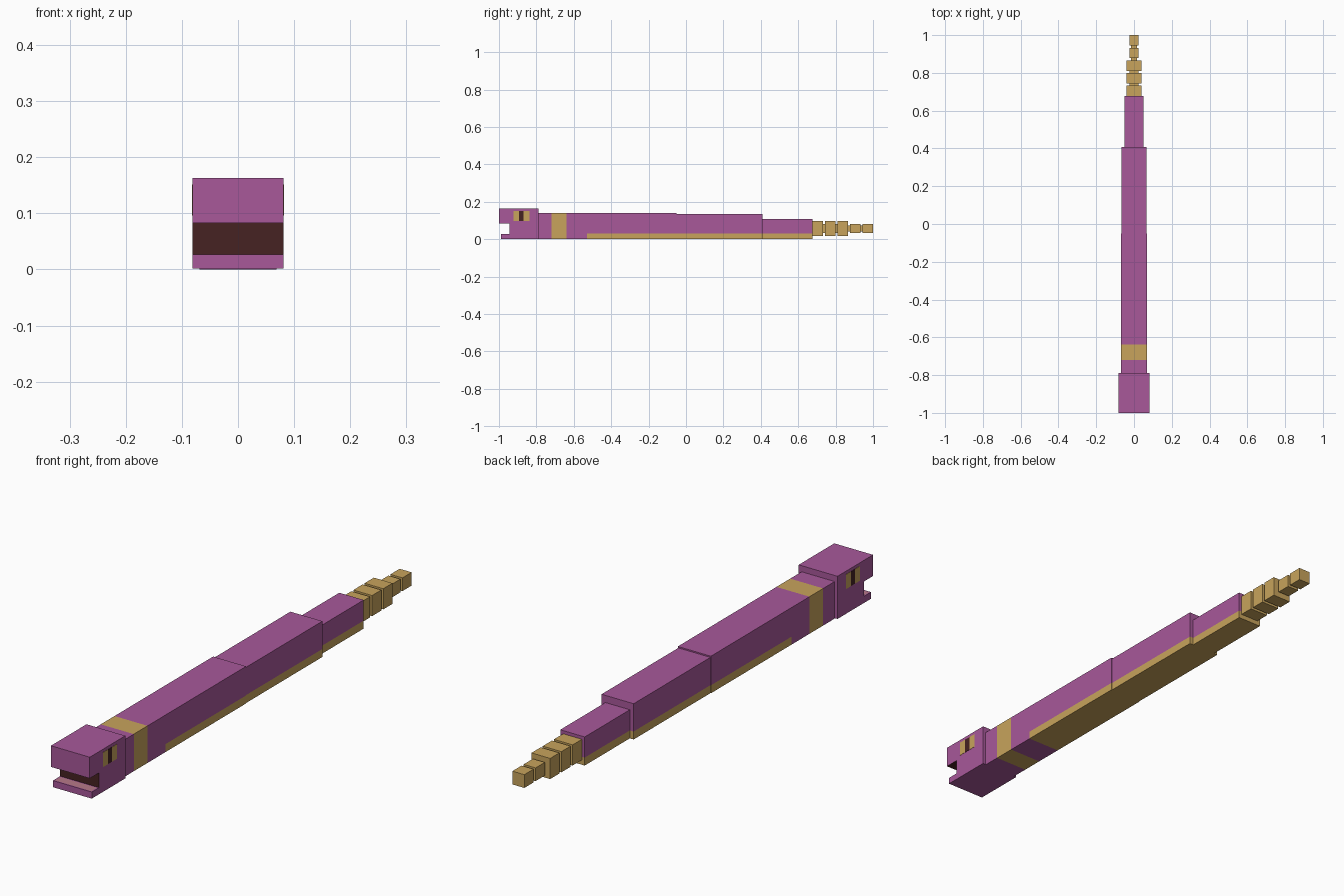
import bpy, bmesh
from mathutils import Vector

if "Cube" in bpy.data.objects:
    bpy.data.objects.remove(bpy.data.objects["Cube"])


def material(name, rgb):
    m = bpy.data.materials.new(name)
    m.diffuse_color = (*rgb, 1)
    m.use_nodes = True
    m.node_tree.nodes["Principled BSDF"].inputs["Base Color"].default_value = m.diffuse_color
    return m


PURPLE, TAN, DARK, PINK = range(4)
MATS = [material("purple_skin", (0.392, 0.098, 0.323)),
        material("tan_scales", (0.578, 0.371, 0.107)),
        material("dark_maroon", (0.061, 0.016, 0.016)),
        material("mouth_pink", (0.47, 0.19, 0.25))]


def finish(name, bm, rule):
    """Colour each face by a rule on its centre and normal, then make the object."""
    bm.normal_update()
    for f in bm.faces:
        f.material_index = rule(f.calc_center_median(), f.normal)
    me = bpy.data.meshes.new(name)
    bm.to_mesh(me)
    bm.free()
    for m in MATS:
        me.materials.append(m)
    ob = bpy.data.objects.new(name, me)
    bpy.context.collection.objects.link(ob)
    return ob


def box(name, x, y, z, rule, cuts=()):
    """Box from (min, max) ranges, sliced by (axis, position) planes."""
    bm = bmesh.new()
    bmesh.ops.create_cube(bm, size=1)
    for v in bm.verts:
        v.co = [r[0] + (c + 0.5) * (r[1] - r[0]) for r, c in zip((x, y, z), v.co)]
    for axis, pos in cuts:
        n = Vector([float(i == axis) for i in range(3)])
        bmesh.ops.bisect_plane(bm, geom=bm.verts[:] + bm.edges[:] + bm.faces[:],
                               plane_co=n * pos, plane_no=n)
    return finish(name, bm, rule)


# Head: side profile with an open mouth, extruded across
HW, BACK = 0.081, -0.945
ROOF, FLOOR = 0.083, 0.027
profile = [(-0.988, 0.002), (-0.788, 0.002), (-0.788, 0.163), (-1.0, 0.163),
           (-1.0, ROOF), (BACK, ROOF), (BACK, FLOOR), (-0.988, FLOOR)]
bm = bmesh.new()
face = bm.faces.new([bm.verts.new((-HW, y, z)) for y, z in profile])
ext = bmesh.ops.extrude_face_region(bm, geom=[face])
bmesh.ops.translate(bm, vec=(2 * HW, 0, 0),
                    verts=[g for g in ext["geom"] if isinstance(g, bmesh.types.BMVert)])
bmesh.ops.recalc_face_normals(bm, faces=bm.faces[:])
# Mouth floor gets a thin rim
floor = [f for f in bm.faces if f.normal.z > 0.9 and f.calc_center_median().z < 0.05]
bmesh.ops.inset_region(bm, faces=floor, thickness=0.007)


def head_colour(c, n):
    if n.z > 0.9 and c.z < 0.05 and abs(c.x) < 0.01 and -0.975 < c.y < -0.955:
        return PINK
    if n.z < -0.9 and c.z > 0.05:
        return DARK
    if n.y < -0.9 and abs(c.y - BACK) < 0.005:
        return DARK
    return PURPLE


finish("head", bm, head_colour)

# Eyes: thin plates on both cheeks, with a slit pupil
for side, label in ((-1, "left"), (1, "right")):
    xs = sorted((side * (HW - 0.002), side * (HW + 0.001)))
    box(label + "_eye", xs, (-0.922, -0.838), (0.096, 0.151),
        lambda c, n: DARK if -0.892 < c.y < -0.868 else TAN,
        [(1, -0.892), (1, -0.868)])

# Body: neck with a collar band, then a tan belly strip to the tail
BELLY = 0.03


def body_colour(c, n):
    if -0.72 < c.y < -0.638:
        return TAN
    return TAN if c.y > -0.53 and c.z < BELLY else PURPLE


box("front_body", (-0.069, 0.069), (-0.788, -0.05), (0, 0.14), body_colour,
    [(1, -0.72), (1, -0.638), (1, -0.53), (2, BELLY)])
box("rear_body", (-0.067, 0.067), (-0.05, 0.408), (0, 0.135), body_colour, [(2, BELLY)])
box("tail", (-0.051, 0.051), (0.408, 0.677), (0, 0.108), body_colour, [(2, BELLY)])

# Rattle: five blocks on a thin core
tan = lambda c, n: TAN
MID = 0.057
for i in range(5):
    h = 0.039 if i < 3 else 0.025
    y0 = 0.677 + i * 0.067
    box(f"rattle_block_{i + 1}", (-h, h), (y0, y0 + 0.055), (MID - h, MID + h), tan)
    if i < 4:
        k = 0.025 if i < 2 else 0.016
        box(f"rattle_link_{i + 1}", (-k, k), (y0 + 0.055, y0 + 0.067), (MID - k, MID + k), tan)
